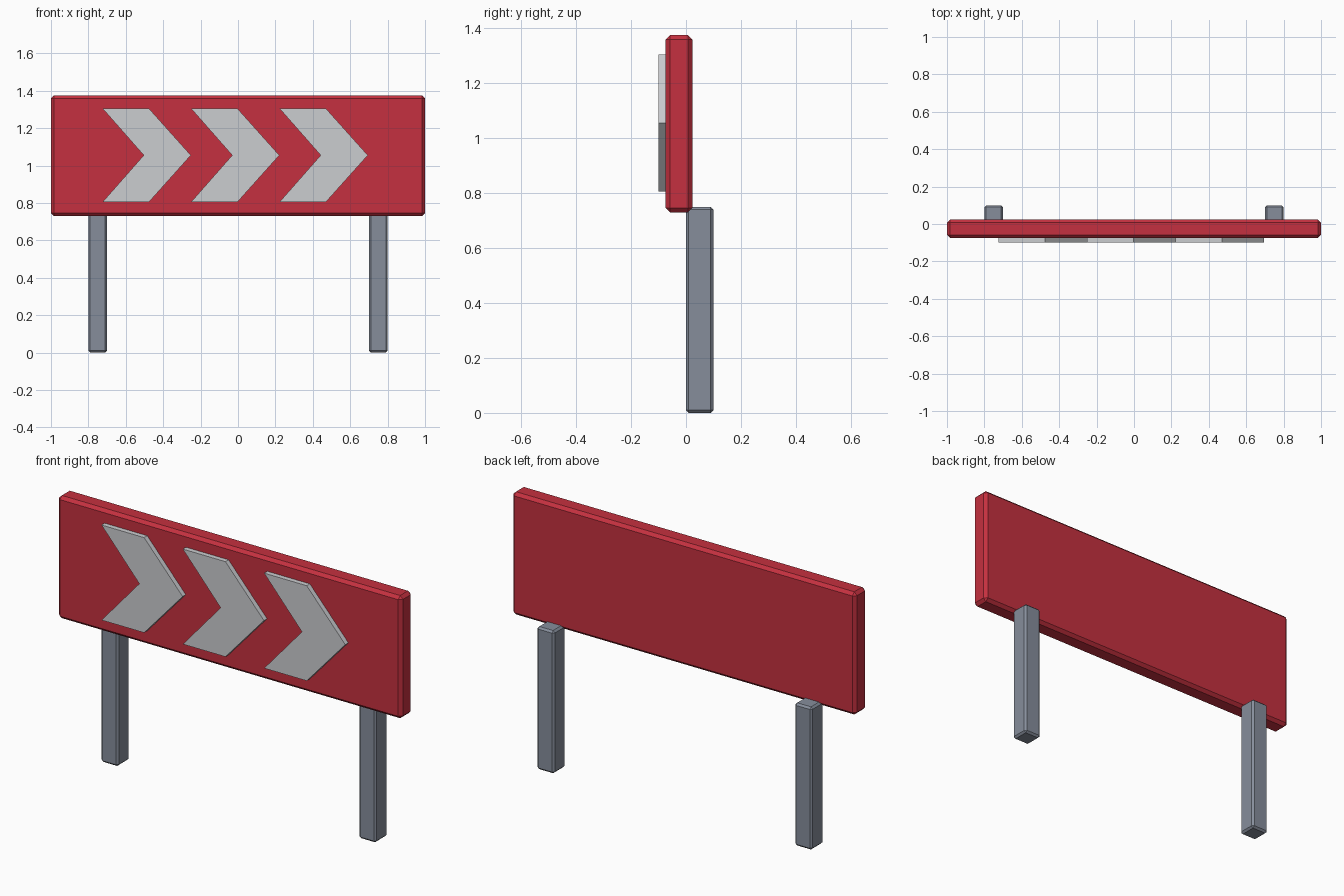
import bpy
import bmesh

if "Cube" in bpy.data.objects:
    bpy.data.objects.remove(bpy.data.objects["Cube"])


def material(name, rgb):
    m = bpy.data.materials.new(name)
    m.diffuse_color = (*rgb, 1.0)
    m.use_nodes = True
    m.node_tree.nodes["Principled BSDF"].inputs["Base Color"].default_value = m.diffuse_color
    return m


RED = material("sign red", (0.56, 0.03, 0.05))
LIGHT = material("arrow light grey", (0.60, 0.61, 0.63))
STEEL = material("post steel grey", (0.24, 0.27, 0.33))


def finish(name, bm, mat):
    bmesh.ops.recalc_face_normals(bm, faces=bm.faces)
    mesh = bpy.data.meshes.new(name)
    bm.to_mesh(mesh)
    bm.free()
    mesh.materials.append(mat)
    obj = bpy.data.objects.new(name, mesh)
    bpy.context.collection.objects.link(obj)
    return obj


def chamfered_box(name, lo, hi, width, mat):
    bm = bmesh.new()
    bmesh.ops.create_cube(bm, size=1)
    for v in bm.verts:
        v.co = [(a + b) / 2 + c * (b - a) for a, b, c in zip(lo, hi, v.co)]
    bmesh.ops.bevel(bm, geom=bm.edges[:], offset=width, segments=1,
                    affect='EDGES', profile=0.5)
    return finish(name, bm, mat)


def chevron(name, x, mat):
    # Upper and lower arms as two convex faces, extruded towards the front
    y_back, y_front = -0.073, -0.1
    z_mid, half = 1.055, 0.25
    bm = bmesh.new()
    notch = bm.verts.new((x + 0.22, y_back, z_mid))
    tip = bm.verts.new((x + 0.472, y_back, z_mid))
    faces = []
    for s in (1, -1):
        outer = bm.verts.new((x, y_back, z_mid + s * half))
        shoulder = bm.verts.new((x + 0.248, y_back, z_mid + s * half))
        loop = [notch, tip, shoulder, outer]
        faces.append(bm.faces.new(loop if s > 0 else loop[::-1]))
    result = bmesh.ops.extrude_face_region(bm, geom=faces, use_keep_orig=True)
    moved = [g for g in result["geom"] if isinstance(g, bmesh.types.BMVert)]
    bmesh.ops.translate(bm, verts=moved, vec=(0, y_front - y_back, 0))
    return finish(name, bm, mat)


# Sign panel
chamfered_box("sign_board", (-1, -0.074, 0.73), (1, 0.023, 1.375), 0.016, RED)

# Posts behind the panel's lower edge
for side, x in (("left", -0.75), ("right", 0.75)):
    chamfered_box(side + "_post", (x - 0.05, 0, 0), (x + 0.05, 0.1, 0.75), 0.01, STEEL)

# Three direction arrows
for i in range(3):
    chevron(f"arrow_{i + 1}", -0.724 + i * 0.473, LIGHT)
